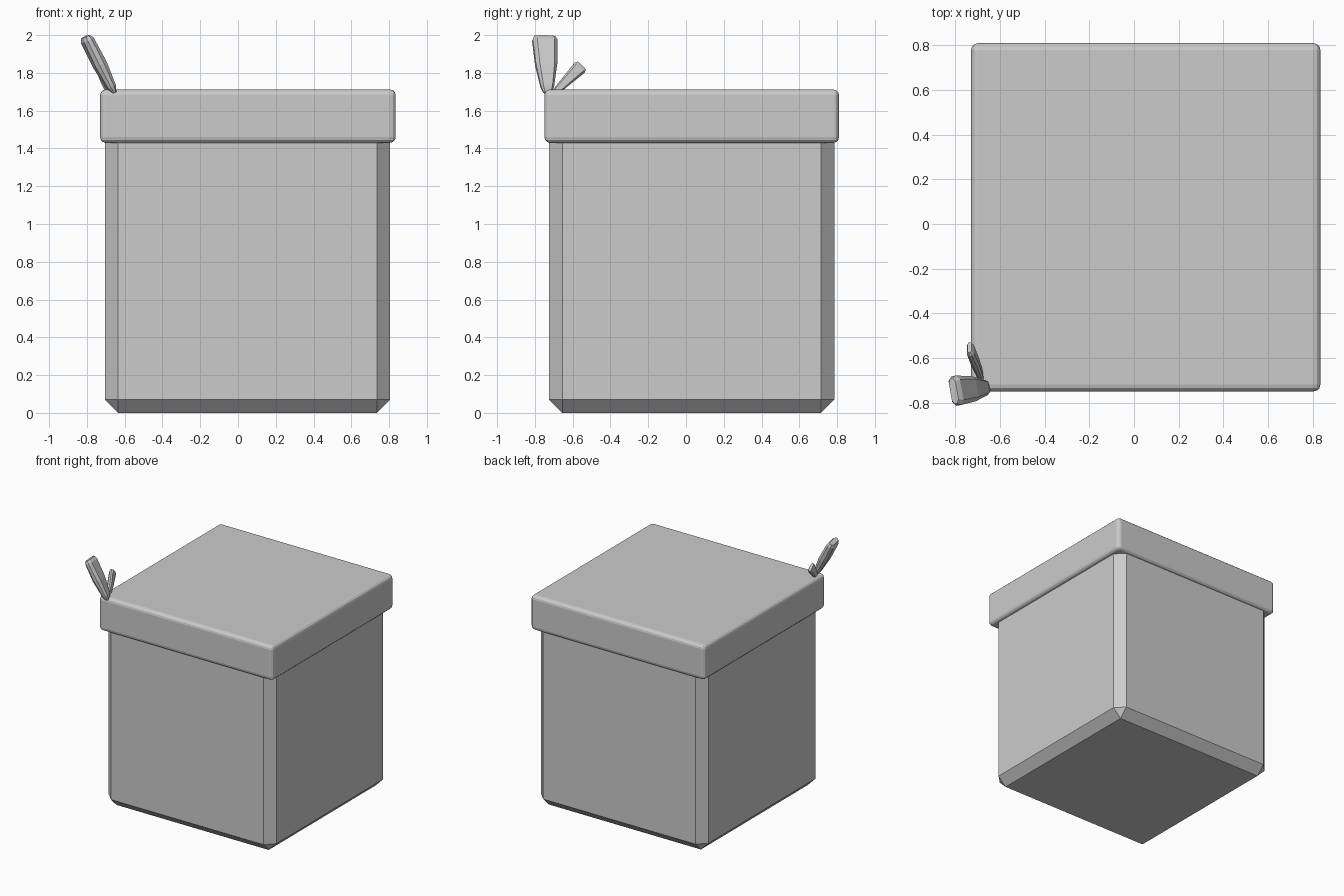
import bpy, bmesh
from mathutils import Vector

if "Cube" in bpy.data.objects:
    bpy.data.objects.remove(bpy.data.objects["Cube"])


def bevelled_box(name, lo, hi, width, segments):
    lo, hi = Vector(lo), Vector(hi)
    bm = bmesh.new()
    bmesh.ops.create_cube(bm, size=1)
    bmesh.ops.scale(bm, vec=hi - lo, verts=bm.verts)
    bmesh.ops.translate(bm, vec=(lo + hi) / 2, verts=bm.verts)
    bmesh.ops.bevel(bm, geom=bm.edges[:], offset=width, segments=segments,
                    profile=0.5, affect='EDGES')
    return finish(name, bm)


def finish(name, bm):
    bmesh.ops.recalc_face_normals(bm, faces=bm.faces)
    me = bpy.data.meshes.new(name)
    bm.to_mesh(me)
    bm.free()
    ob = bpy.data.objects.new(name, me)
    bpy.context.collection.objects.link(ob)
    return ob


def ribbon_end(name, base, tip, across, stations):
    """Loft eight-sided sections; stations are (position, width, thickness)."""
    base, tip = Vector(base), Vector(tip)
    d = (tip - base).normalized()
    w = Vector(across)
    w = (w - d * w.dot(d)).normalized()
    n = d.cross(w)
    octagon = [(1, .4), (.7, 1), (-.7, 1), (-1, .4),
               (-1, -.4), (-.7, -1), (.7, -1), (1, -.4)]
    bm = bmesh.new()
    rings = []
    for t, width, thick in stations:
        c = base.lerp(tip, t)
        rings.append([bm.verts.new(c + w * (a * width / 2) + n * (b * thick / 2))
                      for a, b in octagon])
    for r0, r1 in zip(rings, rings[1:]):
        for i in range(8):
            j = (i + 1) % 8
            bm.faces.new((r0[i], r0[j], r1[j], r1[i]))
    bm.faces.new(rings[0])
    bm.faces.new(rings[-1])
    return finish(name, bm)


# Box body with a single wide chamfer
bevelled_box("box_body", (-0.705, -0.725, 0), (0.805, 0.785, 1.5), 0.07, 1)

# Overhanging lid with rounded edges
bevelled_box("box_lid", (-0.73, -0.75, 1.43), (0.835, 0.81, 1.712), 0.03, 3)

# Two flared ribbon ends at the front left corner of the lid
ribbon_end("ribbon_large", (-0.655, -0.733, 1.695), (-0.808, -0.748, 1.992),
           (-0.2, 1, 0),
           [(0, .045, .02), (.1, .07, .045), (.5, .115, .066),
            (.93, .134, .058), (1, .115, .034)])
ribbon_end("ribbon_small", (-0.680, -0.700, 1.69), (-0.737, -0.553, 1.838),
           (0, 0.7, -0.7),
           [(0, .025, .015), (.15, .04, .026), (.5, .055, .036),
            (.92, .075, .032), (1, .062, .02)])
